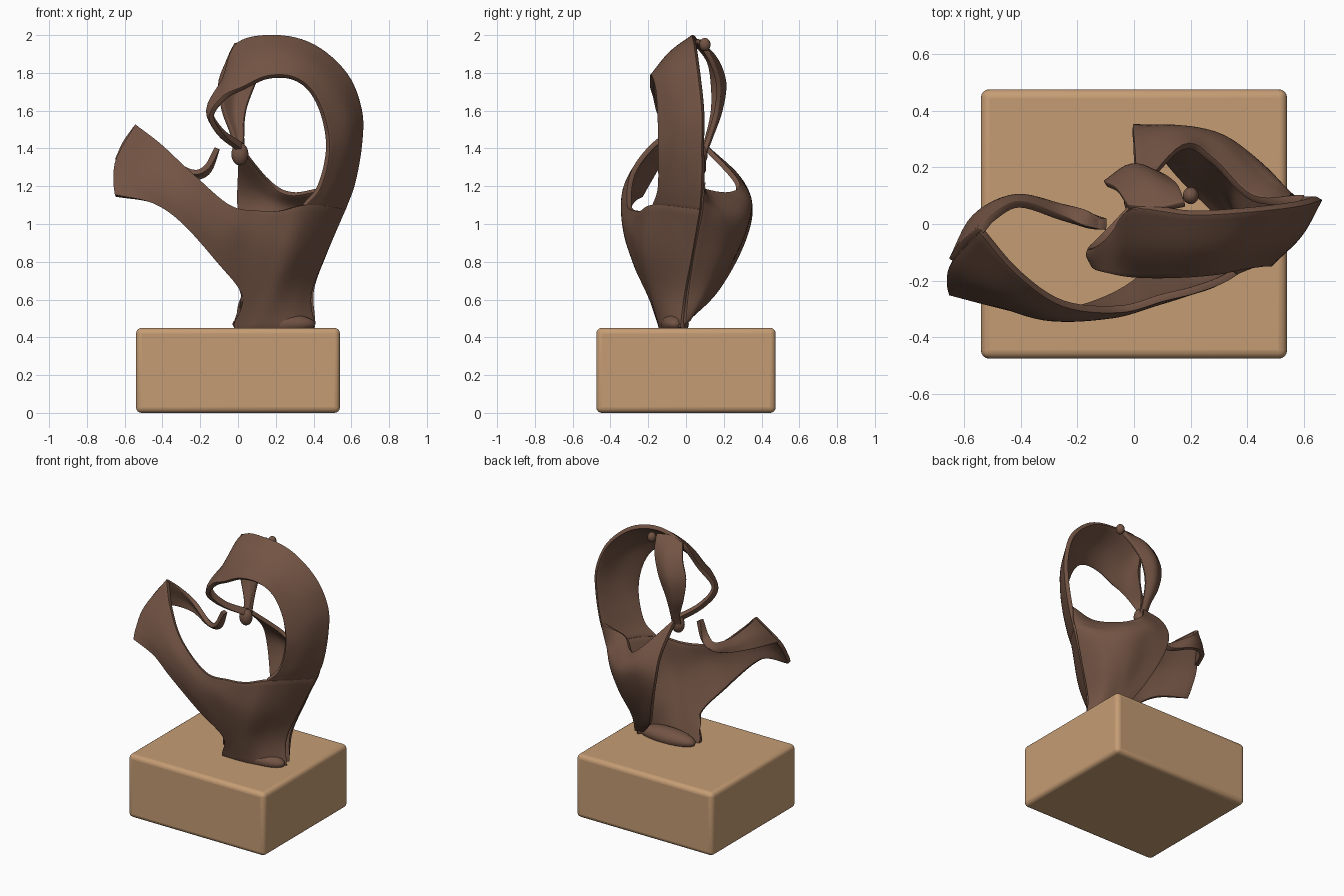
import bpy
import bmesh
from mathutils import Vector

default_cube = bpy.data.objects.get("Cube")
if default_cube:
    bpy.data.objects.remove(default_cube, do_unlink=True)


def make_material(name, colour):
    material = bpy.data.materials.new(name)
    material.use_nodes = True
    material.diffuse_color = colour
    shader = material.node_tree.nodes["Principled BSDF"]
    shader.inputs["Base Color"].default_value = colour
    shader.inputs["Roughness"].default_value = 0.7
    return material


bronze = make_material("dark brown bronze", (0.17, 0.088, 0.058, 1))
wood = make_material("light wood", (0.56, 0.335, 0.175, 1))


def add_object(name, bm, material):
    bmesh.ops.recalc_face_normals(bm, faces=bm.faces)
    mesh = bpy.data.meshes.new(name)
    bm.to_mesh(mesh)
    bm.free()
    mesh.materials.append(material)
    obj = bpy.data.objects.new(name, mesh)
    bpy.context.collection.objects.link(obj)
    return obj


def shade_smooth(obj, angle=0.9):
    bpy.ops.object.select_all(action="DESELECT")
    obj.select_set(True)
    bpy.context.view_layer.objects.active = obj
    bpy.ops.object.shade_smooth_by_angle(angle=angle)


def spline(points, steps):
    """Smooth curve passing through every given point."""
    ends = [points[0] * 2 - points[1]] + points + [points[-1] * 2 - points[-2]]
    result = []
    for a, b, c, d in zip(ends, ends[1:], ends[2:], ends[3:]):
        for step in range(steps):
            t = step / steps
            result.append(b + (c - a) * (t / 2)
                          + (a * 2 - b * 5 + c * 4 - d) * (t * t / 2)
                          + (b * 3 - a - c * 3 + d) * (t ** 3 / 2))
    return result + [points[-1]]


def add_sheet(name, sections, thickness=0.026, steps=6):
    """Curved sheet lofted through cross-sections, then thickened."""
    sections = [spline([Vector(p) for p in s], steps) for s in sections]
    lines = [spline(list(line), steps) for line in zip(*sections)]
    bm = bmesh.new()
    grid = [[bm.verts.new(p) for p in line] for line in lines]
    for low, high in zip(grid, grid[1:]):
        for i in range(len(low) - 1):
            bm.faces.new((low[i], low[i + 1], high[i + 1], high[i]))
    obj = add_object(name, bm, bronze)
    solid = obj.modifiers.new("thickness", "SOLIDIFY")
    solid.thickness = thickness
    solid.offset = 0
    rounding = obj.modifiers.new("rounded rim", "BEVEL")
    rounding.width = thickness * 0.3
    rounding.segments = 2
    rounding.limit_method = "ANGLE"
    rounding.angle_limit = 1.0
    shade_smooth(obj)
    return obj


def add_lump(name, centre, size):
    bm = bmesh.new()
    bmesh.ops.create_uvsphere(bm, u_segments=24, v_segments=12, radius=1)
    bmesh.ops.scale(bm, vec=size, verts=bm.verts)
    bmesh.ops.translate(bm, vec=centre, verts=bm.verts)
    shade_smooth(add_object(name, bm, bronze))


# Wooden plinth with rounded edges
bm = bmesh.new()
bmesh.ops.create_cube(bm, size=1)
bmesh.ops.scale(bm, vec=(1.08, 0.95, 0.45), verts=bm.verts)
bmesh.ops.translate(bm, vec=(0, 0, 0.225), verts=bm.verts)
plinth = add_object("plinth", bm, wood)
bevel = plinth.modifiers.new("rounded edges", "BEVEL")
bevel.width = 0.03
bevel.segments = 4
shade_smooth(plinth)

# Front sheet: from the raised arm, past the foot, round to the outer ridge
add_sheet("front_sheet", [
    [(-.65, -.24, 1.15), (-.655, -.2, 1.22), (-.64, -.13, 1.34), (-.54, -.02, 1.52)],
    [(-.45, -.29, 1.11), (-.46, -.28, 1.2), (-.45, -.24, 1.31), (-.41, -.17, 1.42)],
    [(-.3, -.32, 1.01), (-.29, -.33, 1.1), (-.27, -.32, 1.19), (-.25, -.28, 1.27)],
    [(-.11, -.27, .8), (-.1, -.31, .92), (-.08, -.32, 1.02), (-.05, -.3, 1.1)],
    [(.02, -.19, .62), (.03, -.25, .8), (.06, -.28, .95), (.1, -.26, 1.07)],
    [(-.02, -.13, .45), (.1, -.19, .65), (.17, -.24, .87), (.22, -.23, 1.07)],
    [(.14, -.13, .45), (.2, -.17, .65), (.28, -.2, .87), (.34, -.18, 1.1)],
    [(.28, -.1, .45), (.3, -.09, .65), (.38, -.09, .87), (.45, -.08, 1.1)],
    [(.4, -.02, .45), (.38, 0, .63), (.46, .04, .85), (.56, .08, 1.08)],
])

# Back sheet: from the ridge to a free edge that rises to a point
add_sheet("back_sheet", [
    [(.4, -.01, .47), (.39, .01, .65), (.46, .04, .85), (.55, .08, 1.06), (.58, .08, 1.13), (.6, .09, 1.22)],
    [(.38, .01, .49), (.35, .1, .65), (.4, .18, .85), (.46, .19, 1.02), (.45, .15, 1.1), (.42, .09, 1.18)],
    [(.36, .01, .5), (.28, .13, .65), (.28, .25, .85), (.31, .3, 1.0), (.3, .29, 1.09), (.28, .22, 1.16)],
    [(.34, .01, .5), (.22, .15, .65), (.16, .27, .87), (.14, .33, 1.04), (.14, .33, 1.14), (.17, .27, 1.22)],
    [(.32, .01, .5), (.17, .16, .65), (.06, .29, .88), (0, .34, 1.08), (0, .28, 1.24), (.01, .1, 1.41)],
])

# Loop band: climbs from the ridge, over the top, then narrows to a strand
add_sheet("loop_band", [
    [(.56, .08, 1.08), (.45, -.08, 1.1), (.35, -.17, 1.1)],
    [(.61, .09, 1.22), (.51, -.06, 1.21), (.43, -.14, 1.2)],
    [(.645, .09, 1.42), (.57, -.04, 1.4), (.475, -.14, 1.39)],
    [(.645, .09, 1.6), (.57, -.04, 1.57), (.45, -.14, 1.57)],
    [(.57, .07, 1.79), (.49, -.06, 1.74), (.38, -.15, 1.71)],
    [(.4, .05, 1.94), (.35, -.08, 1.86), (.28, -.17, 1.775)],
    [(.2, .04, 1.99), (.18, -.08, 1.9), (.15, -.18, 1.775)],
    [(0, .06, 1.95), (.01, -.08, 1.84), (.03, -.18, 1.72)],
    [(-.07, -.03, 1.77), (-.08, -.09, 1.72), (-.07, -.17, 1.67)],
    [(-.15, -.09, 1.62), (-.155, -.11, 1.595), (-.14, -.14, 1.57)],
    [(-.09, -.03, 1.5), (-.09, -.04, 1.485), (-.09, -.06, 1.47)],
    [(.02, .09, 1.42), (.02, .07, 1.4), (.01, .05, 1.39)],
], 0.028)

# Hanging leaf: drops behind the loop to the meeting point
add_sheet("hanging_leaf", [
    [(-.02, .06, 1.95), (.08, .05, 1.97), (.18, .07, 1.97)],
    [(-.06, .12, 1.86), (.05, .15, 1.88), (.15, .13, 1.87)],
    [(-.1, .14, 1.74), (0, .2, 1.75), (.09, .17, 1.74)],
    [(-.08, .14, 1.6), (-.02, .18, 1.6), (.04, .16, 1.6)],
    [(-.03, .11, 1.46), (0, .13, 1.46), (.03, .12, 1.46)],
    [(-.02, .07, 1.34), (.01, .08, 1.33), (.04, .08, 1.34)],
])

# Curled strip: turns back from the arm and ends in a hook
add_sheet("arm_hook", [
    [(-.64, -.13, 1.34), (-.6, -.07, 1.43), (-.54, -.02, 1.52)],
    [(-.56, .02, 1.33), (-.53, .03, 1.4), (-.49, .03, 1.46)],
    [(-.42, .09, 1.29), (-.41, .09, 1.33), (-.4, .07, 1.37)],
    [(-.26, .06, 1.24), (-.26, .05, 1.26), (-.25, .02, 1.28)],
    [(-.16, .04, 1.27), (-.165, .02, 1.285), (-.17, -.01, 1.3)],
    [(-.11, .02, 1.4), (-.11, 0, 1.4), (-.11, -.02, 1.4)],
], 0.03)

# Solid lumps at the foot, the joint and the crown
add_lump("foot", (.19, -.06, .47), (.22, .075, .06))
add_lump("joint_knob", (.01, .075, 1.37), (.045, .04, .06))
add_lump("crown_knob", (.2, .1, 1.95), (.028, .03, .035))
